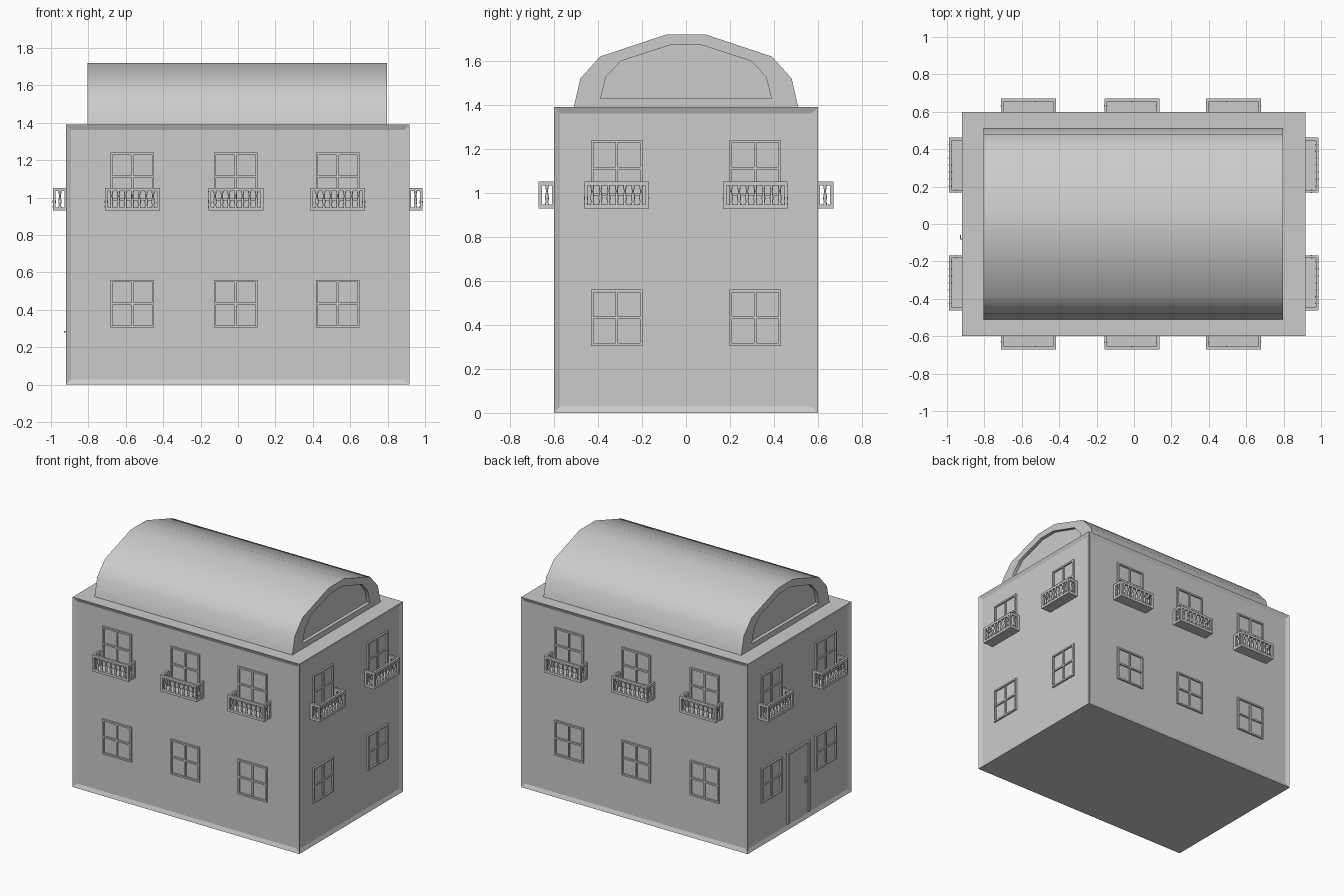
import bpy, bmesh
from math import radians, pi, cos, sin
from mathutils import Matrix, Vector

if "Cube" in bpy.data.objects:
    bpy.data.objects.remove(bpy.data.objects["Cube"])

RECESS = 0.012
X0, X1, HY, H = -0.92, 0.917, 0.60, 1.39


def add_object(name, mesh, loc=(0, 0, 0), turn=0):
    ob = bpy.data.objects.new(name, mesh)
    ob.location = loc
    ob.rotation_euler.z = radians(turn)
    bpy.context.collection.objects.link(ob)
    return ob


def to_mesh(bm, name):
    bmesh.ops.recalc_face_normals(bm, faces=bm.faces)
    me = bpy.data.meshes.new(name)
    bm.to_mesh(me)
    bm.free()
    return me


def box(bm, lo, hi):
    lo, hi = Vector(lo), Vector(hi)
    m = Matrix.Translation((lo + hi) / 2) @ Matrix.Diagonal((*(hi - lo), 1))
    bmesh.ops.create_cube(bm, size=1, matrix=m)


def loft(bm, rings):
    """Skin a list of point rings and cap both ends."""
    vs = [[bm.verts.new(p) for p in r] for r in rings]
    n = len(vs[0])
    for a, b in zip(vs, vs[1:]):
        for i in range(n):
            bm.faces.new((a[i], a[(i + 1) % n], b[(i + 1) % n], b[i]))
    bm.faces.new(vs[0])
    bm.faces.new(vs[-1])


# Walls with a recessed panel on every side
bm = bmesh.new()
box(bm, (X0, -HY, 0), (X1, HY, H))
bm.normal_update()
sides = [f for f in bm.faces if abs(f.normal.z) < 0.5]
for f in sides:
    bmesh.ops.inset_individual(bm, faces=[f], thickness=0.04, depth=-RECESS)
add_object("walls", to_mesh(bm, "walls"))

# Barrel roof with recessed end panels
half = [(0.51, 1.39), (0.48, 1.52), (0.39, 1.62), (0.09, 1.72)]
outer = half + [(-y, z) for y, z in reversed(half)]
inner = [(y * 0.76, 1.43 + (z - 1.39) * 0.735) for y, z in outer]
stations = [(-0.78, inner), (-0.805, inner), (-0.805, outer),
            (0.797, outer), (0.797, inner), (0.772, inner)]
bm = bmesh.new()
loft(bm, [[(x, y, z) for y, z in prof] for x, prof in stations])
roof = add_object("roof", to_mesh(bm, "roof"))

# Window: frame and cross bars (local front faces -y)
W, WH, T = 0.117, 0.255, 0.012
bm = bmesh.new()
for s in (-1, 1):
    x = s * (W - T / 2)
    box(bm, (x - T / 2, -0.012, 0), (x + T / 2, 0.003, WH))
for z in (0, WH - T):
    box(bm, (-W + T, -0.012, z), (W - T, 0.003, z + T))
box(bm, (-T / 2, -0.010, T), (T / 2, 0.003, WH - T))
for a, b in ((-W + T, -T / 2), (T / 2, W - T)):
    box(bm, (a, -0.010, WH / 2 - T / 2), (b, 0.003, WH / 2 + T / 2))
window_mesh = to_mesh(bm, "window")

# Balcony: slab, posts, hand rail and turned balusters
BW, BD, BH, R = 0.147, 0.082, 0.122, 0.015
bm = bmesh.new()
box(bm, (-BW, -BD, 0), (BW, 0.003, 0.018))
box(bm, (-BW, -BD, BH - 0.018), (BW, -BD + R, BH))
for s in (-1, 1):
    a, b = sorted((s * BW, s * (BW - R)))
    box(bm, (a, -BD + R, BH - 0.018), (b, 0.003, BH))
    box(bm, (a, -BD, 0.018), (b, -BD + R, BH - 0.018))
    box(bm, (a, -RECESS - 0.008, 0.018), (b, 0.003, BH - 0.018))
balcony_mesh = to_mesh(bm, "balcony")

turned = [(0.008, 0.017), (0.008, 0.024), (0.005, 0.028), (0.009, 0.044),
          (0.008, 0.054), (0.004, 0.078), (0.007, 0.092), (0.008, 0.105)]
spots = [(-0.111 + 0.037 * i, -BD + R / 2) for i in range(7)]
spots += [(s * (BW - R / 2), -0.044) for s in (-1, 1)]
bm = bmesh.new()
for x, y in spots:
    loft(bm, [[(x + r * cos(k * pi / 4), y + r * sin(k * pi / 4), z) for k in range(8)]
              for r, z in turned])
baluster_mesh = to_mesh(bm, "balusters")

# Place windows and balconies on the four walls
long_xs, short_ys = (-0.565, -0.012, 0.533), (-0.315, 0.315)
places = []
for x in long_xs:
    places += [("front", x, -HY + RECESS, 0), ("back", x, HY - RECESS, 180)]
for y in short_ys:
    places += [("right", X1 - RECESS, y, 90), ("left", X0 + RECESS, y, 270)]
for side, x, y, turn in places:
    add_object(side + "_lower_window", window_mesh, (x, y, 0.305), turn)
    add_object(side + "_upper_window", window_mesh, (x, y, 0.985), turn)
    add_object(side + "_balcony", balcony_mesh, (x, y, 0.93), turn)
    add_object(side + "_balusters", baluster_mesh, (x, y, 0.93), turn)

# Door on the left wall
bm = bmesh.new()
DW, DH, F = 0.13, 0.52, 0.016
for s in (-1, 1):
    a, b = sorted((s * DW, s * (DW - F)))
    box(bm, (a, -0.012, 0), (b, 0.003, DH))
box(bm, (-DW + F, -0.012, DH - F), (DW - F, 0.003, DH))
box(bm, (-DW + F, -0.005, 0), (DW - F, 0.003, DH - F))
door_at = (X0 + RECESS, 0.005, 0.04)
add_object("door", to_mesh(bm, "door"), door_at, 270)
bm = bmesh.new()
box(bm, (0.076, -0.009, 0.22), (0.092, -0.004, 0.265))
box(bm, (0.080, -0.018, 0.238), (0.088, -0.008, 0.246))
box(bm, (0.064, -0.022, 0.238), (0.088, -0.016, 0.246))
add_object("door_handle", to_mesh(bm, "door_handle"), door_at, 270)

# Smooth the barrel roof, keeping its end edges sharp
bpy.ops.object.select_all(action='DESELECT')
roof.select_set(True)
bpy.context.view_layer.objects.active = roof
bpy.ops.object.shade_smooth_by_angle(angle=radians(38))

# Smooth the shared baluster mesh
for poly in baluster_mesh.polygons:
    poly.use_smooth = len(poly.vertices) == 4
